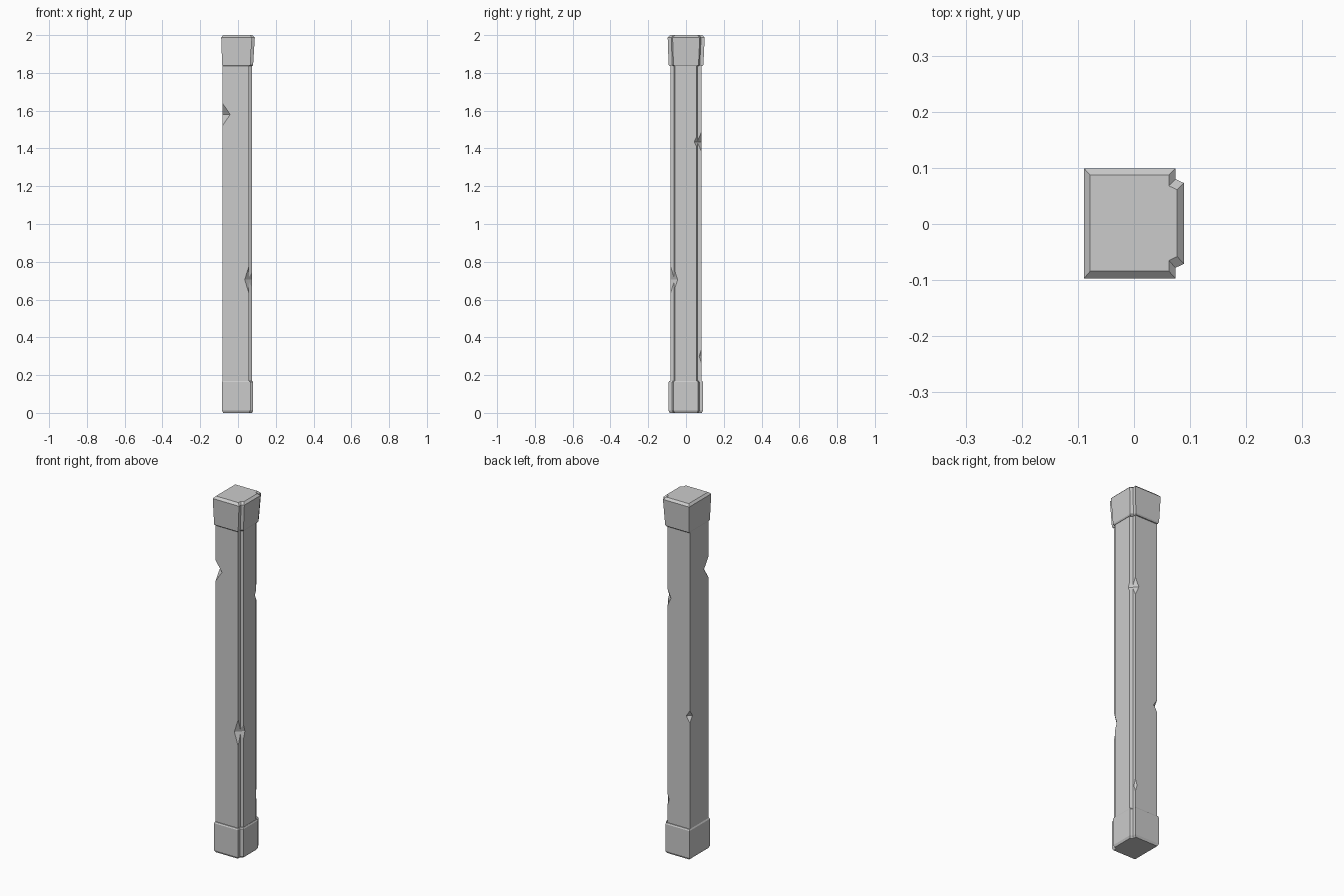
import bpy, bmesh, math
from mathutils import Matrix, Vector

cube = bpy.data.objects.get("Cube")
if cube:
    bpy.data.objects.remove(cube, do_unlink=True)

stone = bpy.data.materials.new("grey_stone")
stone.use_nodes = True
GREY = (0.6, 0.6, 0.6, 1)
stone.diffuse_color = GREY
stone.node_tree.nodes["Principled BSDF"].inputs["Base Color"].default_value = GREY


def add_object(name, bm):
    bmesh.ops.recalc_face_normals(bm, faces=bm.faces)
    mesh = bpy.data.meshes.new(name)
    bm.to_mesh(mesh)
    bm.free()
    mesh.materials.append(stone)
    obj = bpy.data.objects.new(name, mesh)
    bpy.context.collection.objects.link(obj)
    return obj


def outline(x0, x1, y0, y1):
    """Rectangle whose two +x corners are stepped back."""
    dx, step, slope = 0.015, 0.019, 0.026
    return [(x0, y0), (x1 - dx, y0), (x1 - dx, y0 + step), (x1, y0 + slope),
            (x1, y1 - slope), (x1 - dx, y1 - step), (x1 - dx, y1), (x0, y1)]


def loft(name, sections):
    """Stack outlines given as (z, x0, x1, y0, y1) and skin them."""
    bm = bmesh.new()
    rings = [[bm.verts.new((x, y, z)) for x, y in outline(*box)]
             for z, *box in sections]
    for low, high in zip(rings, rings[1:]):
        for i in range(len(low)):
            j = (i + 1) % len(low)
            bm.faces.new((low[i], low[j], high[j], high[i]))
    bm.faces.new(rings[0][::-1])
    bm.faces.new(rings[-1])
    return add_object(name, bm)


# Shaft, with ends buried in the caps
shaft = loft("shaft", [(0.1, -0.081, 0.074, -0.083, 0.081),
                       (1.9, -0.081, 0.074, -0.083, 0.081)])

# Base block with slim chamfers
loft("base_block", [(0, -0.079, 0.074, -0.086, 0.084),
                    (0.012, -0.085, 0.08, -0.092, 0.09),
                    (0.163, -0.085, 0.08, -0.092, 0.09),
                    (0.17, -0.081, 0.076, -0.088, 0.086)])

# Flared top block with a chamfered rim
loft("top_block", [(1.836, -0.08, 0.076, -0.087, 0.087),
                   (1.843, -0.084, 0.08, -0.092, 0.092),
                   (1.988, -0.089, 0.089, -0.097, 0.099),
                   (2, -0.078, 0.077, -0.084, 0.087)])


def chip(name, x, y, z, depth, half_height):
    """Cut a horizontal V groove across a vertical edge of the shaft."""
    outward = Vector((math.copysign(1, x), math.copysign(1, y), 0)).normalized()
    side = Vector((-outward.y, outward.x, 0))
    edge = Vector((x, y, z))
    reach = 3
    bm = bmesh.new()
    ends = []
    for s in (-0.15, 0.15):
        tip = edge - outward * depth + side * s
        back = tip + outward * depth * reach
        rise = Vector((0, 0, half_height * reach))
        ends.append([bm.verts.new(p) for p in (tip, back + rise, back - rise)])
    a, b = ends
    bm.faces.new(a)
    bm.faces.new(b[::-1])
    for i in range(3):
        j = (i + 1) % 3
        bm.faces.new((a[i], b[i], b[j], a[j]))
    cutter = add_object(name, bm)
    cutter.hide_render = True
    cutter.hide_set(True)
    cut = shaft.modifiers.new(name, "BOOLEAN")
    cut.operation = "DIFFERENCE"
    cut.solver = "EXACT"
    cut.object = cutter
    return cutter


# Chips knocked out of the shaft edges
cutters = [chip("front_right_chip", -0.081, -0.083, 1.58, 0.028, 0.058),
           chip("back_right_chip", -0.081, 0.081, 0.8, 0.016, 0.035),
           chip("front_left_chip", 0.074, -0.057, 0.705, 0.009, 0.04),
           chip("back_left_upper_chip", 0.074, 0.055, 1.435, 0.008, 0.025),
           chip("back_left_lower_chip", 0.059, 0.081, 0.3, 0.008, 0.035)]

# Bake the cuts and discard the cutters
bpy.context.view_layer.objects.active = shaft
shaft.select_set(True)
for modifier in list(shaft.modifiers):
    bpy.ops.object.modifier_apply(modifier=modifier.name)
for cutter in cutters:
    bpy.data.objects.remove(cutter, do_unlink=True)
